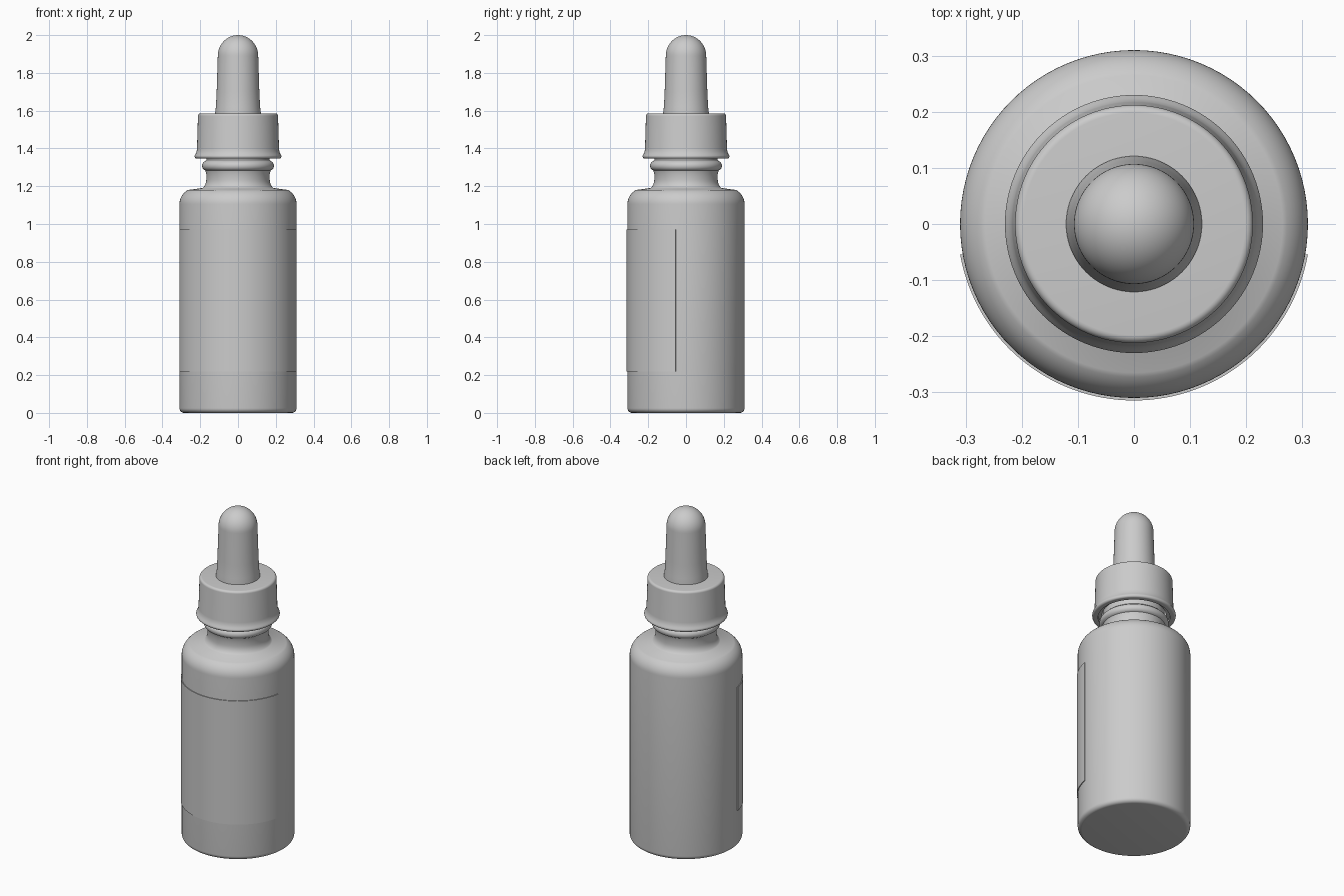
import bpy, bmesh, math
from math import sin, cos, pi, radians

if "Cube" in bpy.data.objects:
    bpy.data.objects.remove(bpy.data.objects["Cube"])

SEG = 96


def finish(name, bm, angle=40):
    bmesh.ops.recalc_face_normals(bm, faces=bm.faces)
    me = bpy.data.meshes.new(name)
    bm.to_mesh(me)
    bm.free()
    ob = bpy.data.objects.new(name, me)
    bpy.context.collection.objects.link(ob)
    bpy.ops.object.select_all(action='DESELECT')
    ob.select_set(True)
    bpy.context.view_layer.objects.active = ob
    bpy.ops.object.shade_smooth_by_angle(angle=radians(angle))
    return ob


def arc(cr, cz, rr, rz, a0, a1, n=8):
    """Elliptical arc in the (radius, height) plane, angles in degrees."""
    return [(cr + rr * cos(radians(a0 + (a1 - a0) * i / n)),
             cz + rz * sin(radians(a0 + (a1 - a0) * i / n))) for i in range(n + 1)]


def lathe(name, profile):
    """Revolve a (radius, height) profile around z."""
    bm = bmesh.new()
    verts = [bm.verts.new((r, 0, z)) for r, z in profile]
    edges = [bm.edges.new(p) for p in zip(verts, verts[1:])]
    bmesh.ops.spin(bm, geom=verts + edges, cent=(0, 0, 0), axis=(0, 0, 1),
                   angle=2 * pi, steps=SEG, use_merge=True)
    bmesh.ops.remove_doubles(bm, verts=bm.verts, dist=1e-5)
    return finish(name, bm)


# Glass bottle: rounded foot, straight wall, domed shoulder, neck and neck bead
lathe("bottle",
      [(0, 0)]
      + arc(0.285, 0.025, 0.025, 0.025, -90, 0, 6)
      + arc(0.225, 1.105, 0.085, 0.085, 0, 62, 10)
      + arc(0.205, 1.235, 0.037, 0.05, 242, 180, 6)
      + [(0.168, 1.265)]
      + arc(0.165, 1.308, 0.025, 0.026, -70, 70, 10)
      + [(0.168, 1.338), (0.168, 1.5), (0, 1.5)])

# Screw cap: hollow skirt, flared bottom rim, softened top edge
lathe("cap",
      [(0.175, 1.365), (0.198, 1.365), (0.198, 1.346)]
      + arc(0.218, 1.358, 0.012, 0.012, -90, 30, 8)
      + [(0.224, 1.372), (0.219, 1.385), (0.217, 1.40)]
      + arc(0.198, 1.572, 0.014, 0.014, 0, 90, 6)
      + [(0, 1.586)])

# Rubber dropper bulb: slightly tapered with a domed tip
lathe("dropper_bulb",
      [(0, 1.575), (0.121, 1.575), (0.121, 1.59), (0.117, 1.62), (0.113, 1.70)]
      + arc(0, 1.89, 0.107, 0.11, 0, 90, 16))

# Label: thin curved sheet wrapped around the front of the bottle
bm = bmesh.new()
n = 64
sheet = []
for i in range(n + 1):
    a = radians(-170 + 160 * i / n)
    sheet.append([bm.verts.new((r * cos(a), r * sin(a), z))
                  for r, z in ((0.306, 0.22), (0.3145, 0.22), (0.3145, 0.97), (0.306, 0.97))])
for p, q in zip(sheet, sheet[1:]):
    for k in range(4):
        bm.faces.new((p[k], p[(k + 1) % 4], q[(k + 1) % 4], q[k]))
bm.faces.new(sheet[0])
bm.faces.new(sheet[-1])
finish("label", bm)
